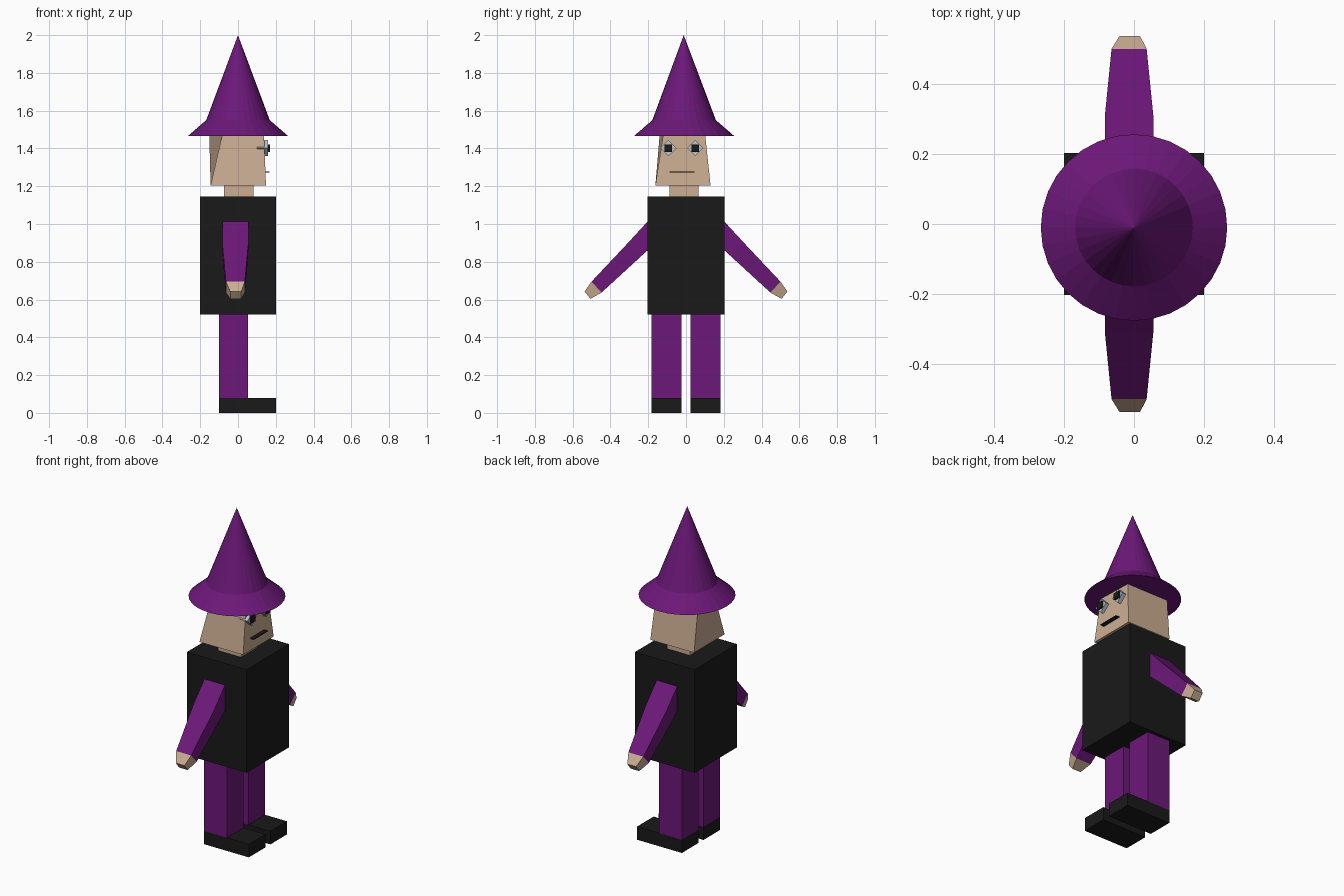
import bpy, bmesh, math

if "Cube" in bpy.data.objects:
    bpy.data.objects.remove(bpy.data.objects["Cube"])


def material(name, rgb):
    m = bpy.data.materials.new(name)
    m.diffuse_color = (*rgb, 1)
    m.use_nodes = True
    m.node_tree.nodes["Principled BSDF"].inputs["Base Color"].default_value = m.diffuse_color
    return m


PURPLE = material("purple", (0.15, 0.009, 0.19))
BLACK = material("black", (0.01, 0.01, 0.01))
SKIN = material("skin", (0.60, 0.42, 0.29))
EYE = material("eye_grey", (0.5, 0.55, 0.6))


def loft(name, rings, mat):
    """Closed solid through a list of rings with equal point counts."""
    bm = bmesh.new()
    loops = [[bm.verts.new(p) for p in ring] for ring in rings]
    n = len(loops[0])
    for a, b in zip(loops, loops[1:]):
        for i in range(n):
            j = (i + 1) % n
            bm.faces.new((a[i], a[j], b[j], b[i]))
    bm.faces.new(loops[0][::-1])
    bm.faces.new(loops[-1])
    bmesh.ops.remove_doubles(bm, verts=bm.verts, dist=1e-5)
    bmesh.ops.recalc_face_normals(bm, faces=bm.faces)
    me = bpy.data.meshes.new(name)
    bm.to_mesh(me)
    bm.free()
    me.materials.append(mat)
    ob = bpy.data.objects.new(name, me)
    bpy.context.collection.objects.link(ob)
    return ob


def box(name, x, y, z, mat):
    ring = lambda h: [(x[0], y[0], h), (x[1], y[0], h), (x[1], y[1], h), (x[0], y[1], h)]
    return loft(name, [ring(z[0]), ring(z[1])], mat)


# Torso and neck
box("torso", (-0.2, 0.2), (-0.203, 0.203), (0.52, 1.145), BLACK)
box("neck", (-0.074, 0.082), (-0.088, 0.066), (1.14, 1.21), SKIN)

# Head: tapered block, slightly skewed at the top
loft("head", [
    [(-0.145, -0.162, 1.205), (0.148, -0.162, 1.205), (0.148, 0.13, 1.205), (-0.145, 0.13, 1.205)],
    [(-0.085, -0.14, 1.466), (0.138, -0.122, 1.466), (0.13, 0.102, 1.466), (-0.152, 0.102, 1.466)],
], SKIN)

# Hat: flared brim below a tall cone
SIDES = 32


def circle(r, z):
    return [(r * math.cos(math.tau * i / SIDES), -0.01 + r * math.sin(math.tau * i / SIDES), z)
            for i in range(SIDES)]


bm = bmesh.new()
rings = [[bm.verts.new(p) for p in circle(r, z)] for r, z in ((0.266, 1.465), (0.168, 1.55))]
tip = bm.verts.new((0, -0.012, 2.0))
bm.faces.new(rings[0][::-1])
for i in range(SIDES):
    j = (i + 1) % SIDES
    bm.faces.new((rings[0][i], rings[0][j], rings[1][j], rings[1][i]))
    bm.faces.new((rings[1][i], rings[1][j], tip))
hat_mesh = bpy.data.meshes.new("hat")
bm.to_mesh(hat_mesh)
bm.free()
hat_mesh.materials.append(PURPLE)
bpy.context.collection.objects.link(bpy.data.objects.new("hat", hat_mesh))

# Eyes: diamond prisms with square pupils
for side, y in (("right", -0.093), ("left", 0.049)):
    z, r = 1.402, 0.043
    loft(f"{side}_eye", [[(x, y - r, z), (x, y, z - r), (x, y + r, z), (x, y, z + r)]
                         for x in (0.10, 0.16)], EYE)
    box(f"{side}_pupil", (0.13, 0.17), (y - 0.02, y + 0.02), (z - 0.02, z + 0.02), BLACK)

# Mouth: thin plate
box("mouth", (0.13, 0.168), (-0.087, 0.045), (1.273, 1.278), BLACK)


# Arms: sections given as (y, z) top, (y, z) bottom, x min, x max
def limb(name, sections, s, mat):
    loft(name, [[(x0, s * t[0], t[1]), (x1, s * t[0], t[1]), (x1, s * b[0], b[1]), (x0, s * b[0], b[1])]
                for t, b, x0, x1 in sections], mat)


wrist = ((0.5, 0.695), (0.447, 0.637), -0.064, 0.036)
for side, s in (("right", -1), ("left", 1)):
    limb(f"{side}_sleeve", [
        ((0.19, 1.027), (0.19, 0.872), -0.083, 0.055),
        ((0.31, 0.897), (0.23, 0.836), -0.083, 0.055),
        wrist], s, PURPLE)
    limb(f"{side}_hand", [wrist, ((0.537, 0.643), (0.506, 0.604), -0.041, 0.017)], s, SKIN)
    # Legs and shoes
    y = sorted((s * 0.024, s * 0.182))
    box(f"{side}_leg", (-0.1, 0.054), y, (0.08, 0.52), PURPLE)
    box(f"{side}_shoe", (-0.1, 0.2), y, (0, 0.08), BLACK)
